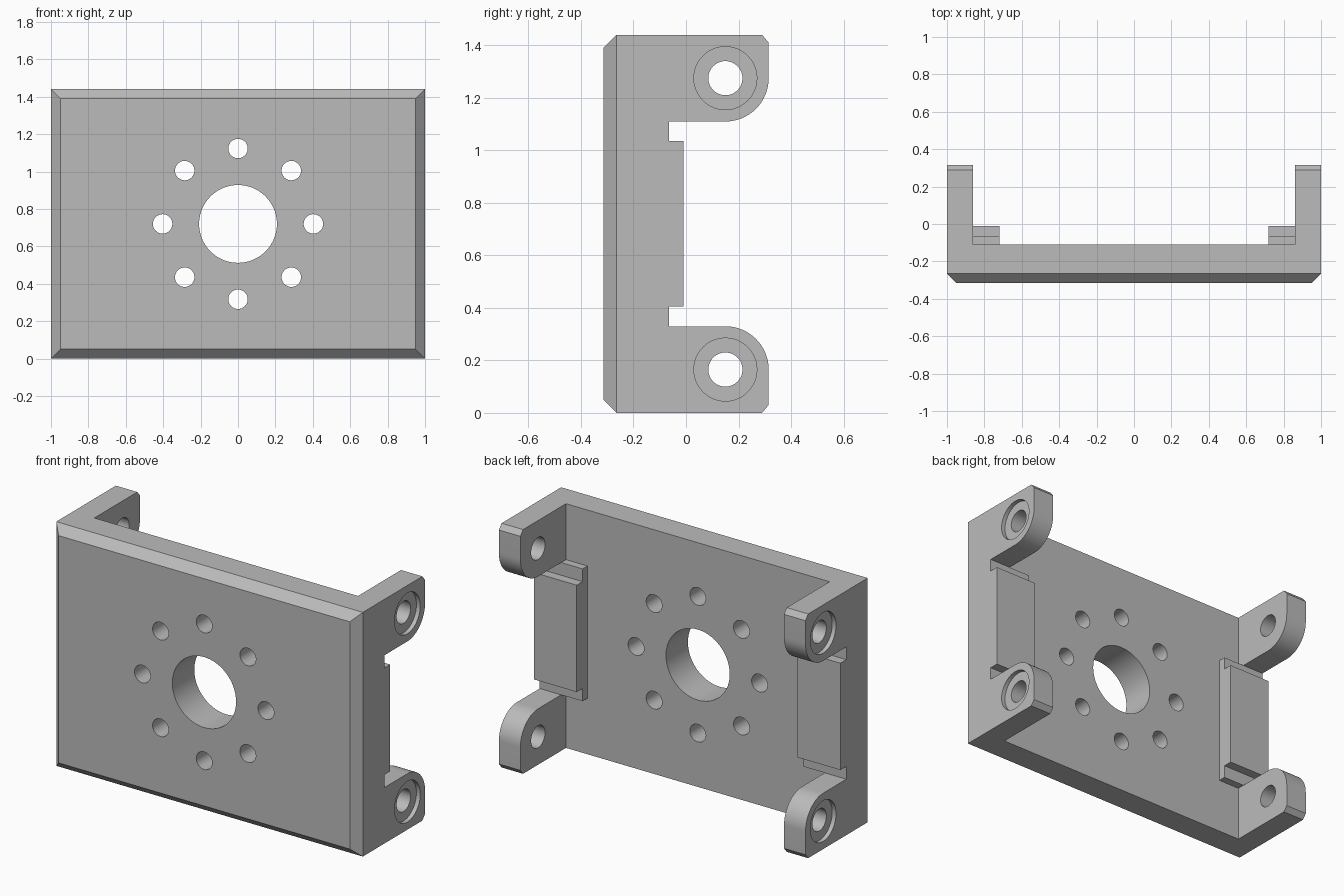
import bpy
import bmesh
from math import sin, cos, pi, radians
from mathutils import Matrix

cube = bpy.data.objects.get("Cube")
if cube:
    bpy.data.objects.remove(cube, do_unlink=True)

HEIGHT = 1.44
MID = HEIGHT / 2
BACK = -0.11          # rear face of the plate

grey = bpy.data.materials.new("plain grey")
grey.use_nodes = True
grey.diffuse_color = (0.5, 0.5, 0.5, 1)
grey.node_tree.nodes["Principled BSDF"].inputs["Base Color"].default_value = (0.5, 0.5, 0.5, 1)


def finish(name, bm):
    bmesh.ops.recalc_face_normals(bm, faces=bm.faces)
    mesh = bpy.data.meshes.new(name)
    bm.to_mesh(mesh)
    bm.free()
    mesh.materials.append(grey)
    obj = bpy.data.objects.new(name, mesh)
    bpy.context.collection.objects.link(obj)
    return obj


def extrude_yz(name, profile, x0, x1):
    """Extrude a (y, z) outline along x."""
    bm = bmesh.new()
    face = bm.faces.new([bm.verts.new((x0, y, z)) for y, z in profile])
    moved = bmesh.ops.extrude_face_region(bm, geom=[face])["geom"]
    verts = [v for v in moved if isinstance(v, bmesh.types.BMVert)]
    bmesh.ops.translate(bm, verts=verts, vec=(x1 - x0, 0, 0))
    return finish(name, bm)


def cylinder(name, centre, radius, length, axis, sides=48):
    bm = bmesh.new()
    bmesh.ops.create_cone(bm, cap_ends=True, segments=sides, radius1=radius,
                          radius2=radius, depth=length)
    turn = Matrix.Rotation(pi / 2, 4, "Y" if axis == "X" else "X")
    bmesh.ops.transform(bm, matrix=Matrix.Translation(centre) @ turn, verts=bm.verts)
    return finish(name, bm)


def combine(target, other, operation):
    mod = target.modifiers.new(operation.lower(), "BOOLEAN")
    mod.operation = operation
    mod.solver = "EXACT"
    mod.object = other
    bpy.context.view_layer.objects.active = target
    bpy.ops.object.modifier_apply(modifier=mod.name)
    bpy.data.objects.remove(other, do_unlink=True)


# Front plate with bevelled front rim
bm = bmesh.new()
rings = []
for y, inset in ((-0.315, 0.05), (-0.265, 0), (BACK, 0)):
    x, z0, z1 = 1 - inset, inset, HEIGHT - inset
    rings.append([bm.verts.new((px, y, pz))
                  for px, pz in ((-x, z0), (x, z0), (x, z1), (-x, z1))])
bm.faces.new(rings[0])
bm.faces.new(rings[-1])
for a, b in zip(rings, rings[1:]):
    for i in range(4):
        j = (i + 1) % 4
        bm.faces.new((a[i], a[j], b[j], b[i]))
bracket = finish("mounting_bracket", bm)

# Side wall outline: rounded ears at both ends, stepped rail between
EAR_Y, EAR_Z, EAR_R = 0.15, 0.165, 0.165
step = [(-0.065, 0.33), (-0.065, 0.405), (-0.01, 0.405)]
arc = [(EAR_Y + EAR_R * cos(t), EAR_Z + EAR_R * sin(t))
       for t in (pi / 2 * i / 16 for i in range(17))]


def mirrored(half):
    return half + [(y, HEIGHT - z) for y, z in reversed(half)]


wall_outline = mirrored([(BACK, 0), (0.29, 0), (0.315, 0.03)] + arc + step)
rail_outline = mirrored([(BACK, 0.33)] + step)

for side in (-1, 1):
    combine(bracket, extrude_yz("side_wall", wall_outline, side * 0.86, side), "UNION")
    combine(bracket, extrude_yz("inner_rail", rail_outline, side * 0.72, side * 0.86), "UNION")

# Ear holes with shallow outer recesses
for side in (-1, 1):
    for z in (EAR_Z, HEIGHT - EAR_Z):
        combine(bracket, cylinder("ear_hole", (side * 0.93, EAR_Y, z), 0.065, 0.4, "X"), "DIFFERENCE")
        combine(bracket, cylinder("ear_recess", (side * 1.025, EAR_Y, z), 0.12, 0.1, "X"), "DIFFERENCE")

# Central bore and ring of bolt holes
combine(bracket, cylinder("bore", (0, -0.2, MID), 0.208, 0.5, "Y", 72), "DIFFERENCE")
for i in range(8):
    t = i * pi / 4
    centre = (0.403 * cos(t), -0.2, MID + 0.403 * sin(t))
    combine(bracket, cylinder("bolt_hole", centre, 0.052, 0.5, "Y", 32), "DIFFERENCE")

# Smooth curved faces, keep edges sharp
bpy.ops.object.select_all(action="DESELECT")
bracket.select_set(True)
bpy.context.view_layer.objects.active = bracket
bpy.ops.object.shade_smooth_by_angle(angle=radians(30))
